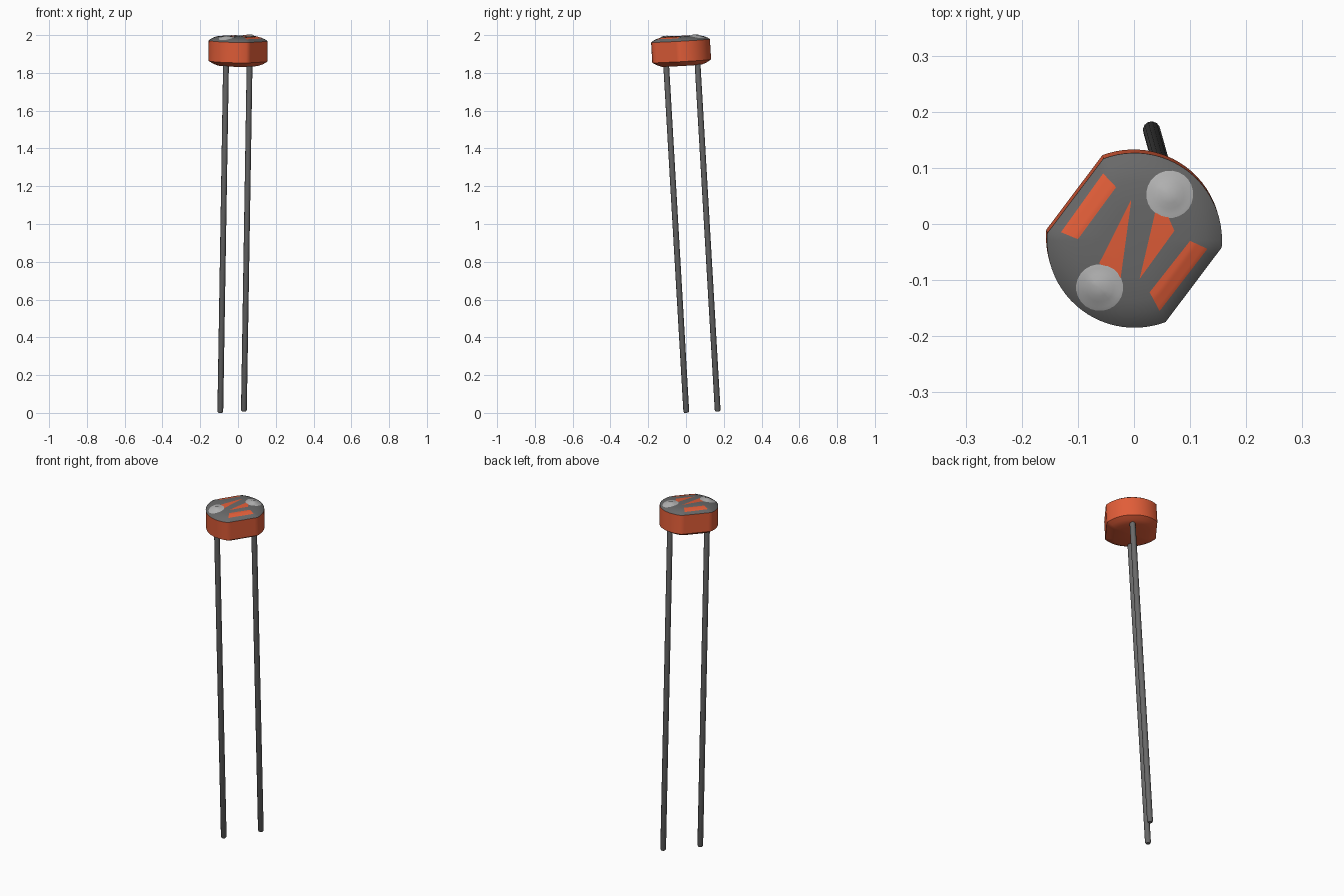
import bpy, bmesh, math
from mathutils import Matrix, Vector

if "Cube" in bpy.data.objects:
    bpy.data.objects.remove(bpy.data.objects["Cube"])

# Tilted local frame: x runs from leg to leg, z along the legs
axis = Vector((0.0164, -0.058, 1)).normalized()
across = Vector((0.6, 0.8, 0))
across = (across - axis * across.dot(axis)).normalized()
side = axis.cross(across)
frame = Matrix.Translation((0, -0.026, 1.916)) @ Matrix((across, side, axis)).transposed().to_4x4()
inverse = frame.inverted()

RADIUS, FLAT = 0.156, 0.132
LEG_X = 0.104
DOME = [(1, 0.054), (0.93, 0.062), (0.82, 0.070), (0.68, 0.076), (0.4, 0.079), (0, 0.080)]
BOTTOM = [(1, -0.054), (0.85, -0.068), (0.68, -0.078), (0, -0.080)]


def material(name, color):
    m = bpy.data.materials.new(name)
    m.diffuse_color = (*color, 1)
    m.use_nodes = True
    m.node_tree.nodes["Principled BSDF"].inputs["Base Color"].default_value = m.diffuse_color
    return m


orange = material("orange", (0.75, 0.11, 0.04))
dark = material("dark_grey", (0.14, 0.14, 0.14))
light = material("light_grey", (0.45, 0.45, 0.45))


def make(name, verts, faces, mat, angle=35):
    mesh = bpy.data.meshes.new(name)
    mesh.from_pydata(verts, [], faces)
    mesh.materials.append(mat)
    ob = bpy.data.objects.new(name, mesh)
    ob.matrix_world = frame
    bpy.context.collection.objects.link(ob)
    bpy.ops.object.select_all(action='DESELECT')
    ob.select_set(True)
    bpy.context.view_layer.objects.active = ob
    bpy.ops.object.shade_smooth_by_angle(angle=math.radians(angle))
    return ob


def rim(a):
    return min(RADIUS, FLAT / max(abs(math.sin(a)), 1e-6))


def dome_z(x, y):
    s = math.hypot(x, y) / rim(math.atan2(y, x))
    for (s1, z1), (s0, z0) in zip(DOME, DOME[1:]):
        if s >= s0:
            return z0 + (z1 - z0) * (s - s0) / (s1 - s0)


# Outline angles: two arcs and two flats with exact corners
corner = math.asin(FLAT / RADIUS)
angles = []
for start, end, n in ((-corner, corner, 24), (corner, math.pi - corner, 12),
                      (math.pi - corner, math.pi + corner, 24),
                      (math.pi + corner, 2 * math.pi - corner, 12)):
    angles += [start + (end - start) * i / n for i in range(n)]


def loft(name, profile, mat, radius=rim, centre=(0, 0), drape=False, angs=angles):
    """Rings from (scale, height) pairs, closed by a point where scale is 0."""
    verts, faces, n = [], [], len(angs)
    for s, z in profile:
        for a in (angs if s else [0]):
            x = centre[0] + s * radius(a) * math.cos(a)
            y = centre[1] + s * radius(a) * math.sin(a)
            verts.append((x, y, z + (dome_z(x, y) if drape else 0)))
    for k in range(len(profile) - 1):
        for i in range(n):
            j = (i + 1) % n
            if profile[k + 1][0] == 0:
                faces.append((k * n + i, k * n + j, (k + 1) * n))
            else:
                faces.append((k * n + i, k * n + j, (k + 1) * n + j, (k + 1) * n + i))
    return make(name, verts, faces, mat)


# Head: grey domed cap over an orange case
loft("sensor_cap", DOME, dark)
case = loft("sensor_case", [(1, 0.054)] + BOTTOM, orange)
case.data.flip_normals()

# Legs and the solder pads above them
round_angles = [2 * math.pi * i / 24 for i in range(24)]
leg_angles = round_angles[::2]
for label, x in (("front", -LEG_X), ("back", LEG_X)):
    leg = loft(label + "_leg", [(1, -0.06), (1, -1.908), (0.7, -1.915), (0, -1.915)], dark,
               lambda a: 0.0155, (x, 0), angs=leg_angles)
    leg.data.flip_normals()
    loft(label + "_pad", [(1, 0.001), (0.85, 0.002), (0.6, 0.003), (0.36, 0.007), (0, 0.007)],
         light, lambda a: 0.042, (x, 0), True, round_angles)

# Orange window patches, draped over the cap (corners given in plan)
patches = {
    "left_strip": [(-0.055, 0.09), (-0.13, -0.015), (-0.1, -0.027), (-0.032, 0.066)],
    "left_wedge": [(-0.006, 0.042), (-0.062, -0.07), (-0.024, -0.098), (-0.005, 0.042)],
    "right_wedge": [(0.04, 0.031), (0.01, -0.098), (0.072, -0.012), (0.06, 0.015)],
    "right_strip": [(0.1, -0.03), (0.028, -0.122), (0.046, -0.156), (0.131, -0.045)],
}
N = 10
for name, pts in patches.items():
    a, b, c, d = [inverse @ Vector((x, y, 1.994)) for x, y in pts]
    verts = []
    for i in range(N + 1):
        for j in range(N + 1):
            p = a.lerp(b, i / N).lerp(d.lerp(c, i / N), j / N)
            verts.append((p.x, p.y, dome_z(p.x, p.y) + 0.0012))
    faces = [(k, k + N + 1, k + N + 2, k + 1)
             for i in range(N) for j in range(N) for k in [i * (N + 1) + j]]
    make(name, verts, faces, orange)
